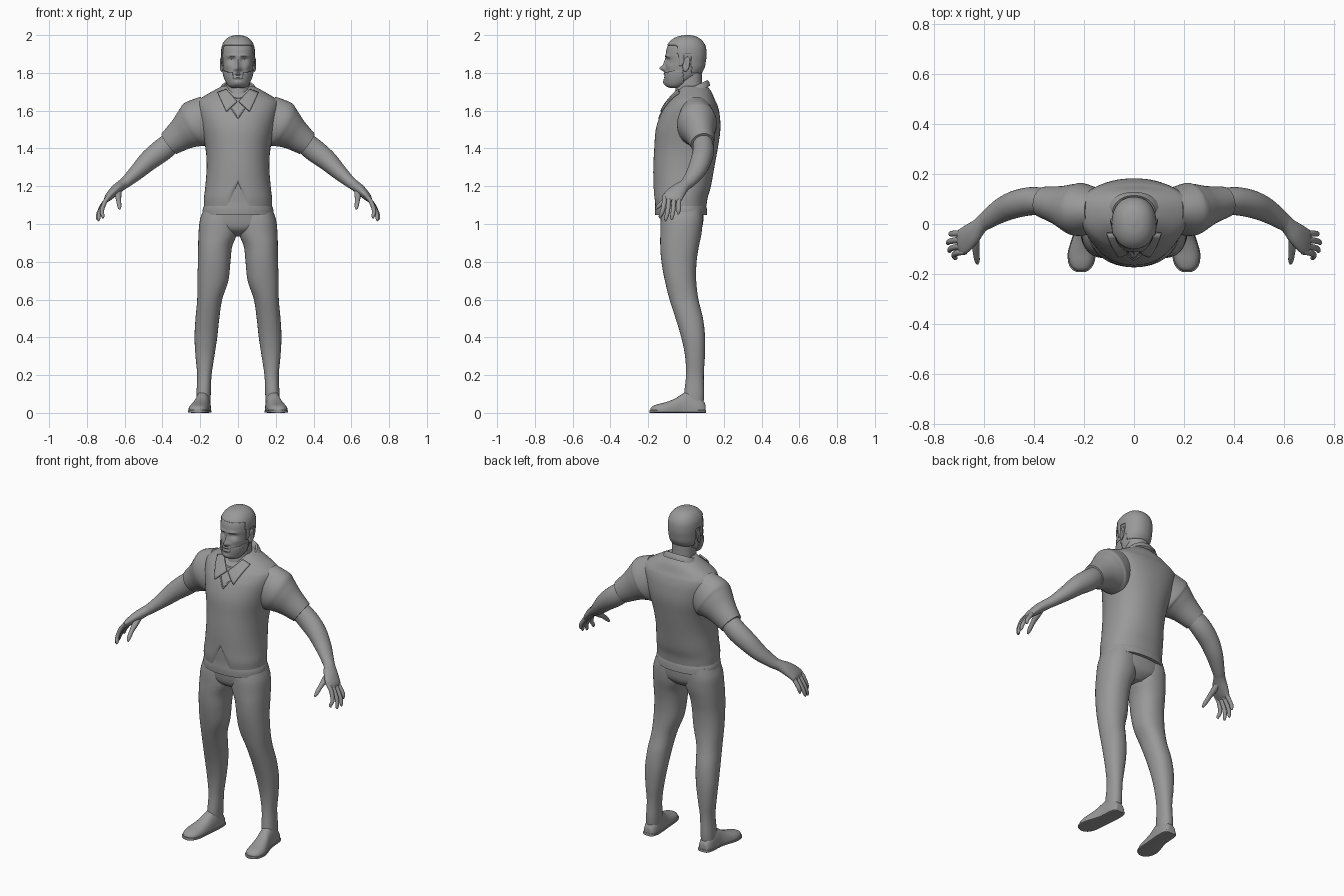
import bpy, bmesh, math
from mathutils import Vector

if "Cube" in bpy.data.objects:
    bpy.data.objects.remove(bpy.data.objects["Cube"])

gray = bpy.data.materials.new("plain gray")
gray.diffuse_color = (0.32, 0.32, 0.32, 1)
gray.use_nodes = True
gray.node_tree.nodes["Principled BSDF"].inputs["Base Color"].default_value = gray.diffuse_color


def finish(name, bm, angle=40):
    bmesh.ops.recalc_face_normals(bm, faces=bm.faces[:])
    me = bpy.data.meshes.new(name)
    bm.to_mesh(me)
    bm.free()
    ob = bpy.data.objects.new(name, me)
    bpy.context.collection.objects.link(ob)
    me.materials.append(gray)
    bpy.ops.object.select_all(action='DESELECT')
    ob.select_set(True)
    bpy.context.view_layer.objects.active = ob
    bpy.ops.object.shade_smooth_by_angle(angle=math.radians(angle))
    return ob


def spline(rows, n):
    """Catmull-Rom interpolation of parameter rows."""
    out = []
    for i in range(len(rows) - 1):
        p0, p1, p2, p3 = (rows[max(0, min(len(rows) - 1, i + k))] for k in (-1, 0, 1, 2))
        for j in range(n):
            t = j / n
            out.append(tuple(0.5 * (2 * b + (c - a) * t + (2 * a - 5 * b + 4 * c - d) * t * t
                                    + (3 * b - a - 3 * c + d) * t ** 3)
                             for a, b, c, d in zip(p0, p1, p2, p3)))
    return out + [tuple(rows[-1])]


def skin(loops, caps=True):
    """Bridge a list of closed point loops."""
    bm = bmesh.new()
    vs = [[bm.verts.new(p) for p in loop] for loop in loops]
    n = len(vs[0])
    for a, b in zip(vs, vs[1:]):
        for i in range(n):
            bm.faces.new((a[i], a[(i + 1) % n], b[(i + 1) % n], b[i]))
    if caps:
        bm.faces.new(vs[0])
        bm.faces.new(vs[-1])
    return bm


def power(v, e):
    return math.copysign(abs(v) ** e, v)


def oval(z, xc, w, yf, yc, yb, seg=64, e=0.9, tilt=0.0):
    """Horizontal egg loop: half width w, front yf, widest at yc, back yb."""
    pts = []
    for i in range(seg):
        a = 2 * math.pi * i / seg
        s = power(math.sin(a), e)
        y = yc + (s * (yb - yc) if s > 0 else s * (yc - yf))
        pts.append((xc + w * power(math.cos(a), e), y, z + tilt * (y - yc)))
    return pts


def limb(rows, n=5, seg=24, s=1):
    """Tube along a path; rows are x, y, z, thickness, breadth along y."""
    rows = spline(rows, n)
    loops = []
    for i, r in enumerate(rows):
        c = Vector(r[:3])
        t = (Vector(rows[min(i + 1, len(rows) - 1)][:3]) - Vector(rows[max(i - 1, 0)][:3])).normalized()
        a = Vector((0, 1, 0))
        a = (a - t * a.dot(t)).normalized()
        b = t.cross(a)
        pts = [c + a * r[4] * math.cos(k * math.tau / seg) + b * r[3] * math.sin(k * math.tau / seg)
               for k in range(seg)]
        loops.append([(p.x * s, p.y, p.z) for p in pts])
    return skin(loops)


# vest: z, centre x, half width, front, widest, back
vest_rows = spline([
    (1.095, 0, .181, -.166, -.02, .108), (1.14, 0, .180, -.172, -.02, .115),
    (1.20, 0, .173, -.173, -.01, .132), (1.30, 0, .166, -.173, 0, .150),
    (1.40, 0, .172, -.168, .02, .168), (1.50, 0, .195, -.160, .045, .182),
    (1.58, 0, .215, -.135, .06, .178), (1.63, 0, .222, -.105, .065, .166),
    (1.66, 0, .205, -.082, .06, .152), (1.70, 0, .140, -.050, .05, .135),
    (1.73, 0, .085, -.025, .045, .112)], 6)
bm = skin([oval(*r) for r in vest_rows])
for v in bm.verts:  # notch in the front hem
    if v.co.y < -.1 and v.co.z < 1.28:
        lift = .125 * max(0, 1 - abs(v.co.x) / .055)
        v.co.z += lift * (1.28 - v.co.z) / .185
bottom = [f for f in bm.faces if len(f.verts) > 4 and f.calc_center_median().z < 1.3]
bmesh.ops.delete(bm, geom=bottom, context='FACES_ONLY')
finish("vest", bm)


def chest_y(x, z):
    """Front surface of the vest at x, z."""
    for a, b in zip(vest_rows, vest_rows[1:]):
        if a[0] <= z <= b[0]:
            t = (z - a[0]) / (b[0] - a[0])
            _, _, w, yf, yc, _ = (p + (q - p) * t for p, q in zip(a, b))
            c = min(1, abs(x) / w) ** (1 / .9)
            return yc - (yc - yf) * math.sqrt(1 - c * c) ** .9
    return 0


# shirt tail below the vest
finish("shirt_tail", skin([oval(*r) for r in spline([
    (1.048, 0, .188, -.163, -.02, .112), (1.08, 0, .186, -.165, -.02, .110),
    (1.12, 0, .172, -.163, -.02, .105), (1.20, 0, .165, -.165, -.01, .122),
    (1.29, 0, .150, -.160, 0, .135)], 4)]))

# neckline trim
trim = bpy.data.curves.new("neckline_trim", 'CURVE')
trim.dimensions = '3D'
trim.bevel_depth = .004
sp = trim.splines.new('POLY')
sp.points.add(24)
for i, p in enumerate(sp.points):
    x = (i - 12) / 12 * .092
    z = 1.56 + abs(x) * 1.5
    p.co = (x, chest_y(x, z), z, 1)
trim.materials.append(gray)
bpy.context.collection.objects.link(bpy.data.objects.new("neckline_trim", trim))

# collar band and two pointed leaves
finish("collar_band", skin([oval(z, 0, w, yf, .03, yb, tilt=.48) for z, w, yf, yb in (
    (1.685, .112, -.105, .128), (1.705, .103, -.098, .124), (1.722, .088, -.088, .114),
    (1.720, .078, -.078, .106), (1.690, .068, -.066, .095))], caps=False))
for s, side in ((1, "left"), (-1, "right")):
    bm = bmesh.new()
    A, B, C, D = (Vector(p) for p in ((.108, 1.695), (.062, 1.595), (.004, 1.648), (.062, 1.712)))
    grid = []
    for i in range(9):
        for j in range(9):
            u, v = i / 8, j / 8
            p = (A * (1 - u) + B * u) * (1 - v) + (D * (1 - u) + C * u) * v
            grid.append(bm.verts.new((s * p.x, chest_y(p.x, p.y) - .010, p.y)))
    for i in range(8):
        for j in range(8):
            k = i * 9 + j
            bm.faces.new((grid[k], grid[k + 1], grid[k + 10], grid[k + 9]))
    leaf = finish("collar_leaf_" + side, bm)
    mod = leaf.modifiers.new("thickness", 'SOLIDIFY')
    mod.thickness, mod.offset = .009, 0

# neck and head
finish("neck", skin([oval(*r, seg=40) for r in spline([
    (1.62, 0, .075, -.075, .03, .09), (1.69, 0, .066, -.060, .02, .088),
    (1.75, 0, .063, -.050, .02, .084), (1.82, 0, .062, -.040, .02, .085)], 4)]))
bm = skin([oval(*r, seg=80) for r in spline([
    (1.726, 0, .030, -.082, -.06, -.04), (1.738, 0, .050, -.103, -.05, -.01),
    (1.775, 0, .069, -.112, -.02, .055), (1.82, 0, .079, -.110, 0, .090),
    (1.86, 0, .083, -.106, 0, .100), (1.90, 0, .085, -.107, 0, .104),
    (1.94, 0, .081, -.098, 0, .099), (1.97, 0, .065, -.075, .005, .080),
    (1.988, 0, .040, -.042, .008, .052), (1.995, 0, .008, -.002, .008, .018)], 7)])
# face relief: x, z, x spread, z spread, forward amount
relief = ((0, 1.824, .012, .014, .028), (0, 1.85, .010, .024, .012), (.016, 1.819, .008, .008, .008),
          (.034, 1.868, .017, .011, -.014), (.034, 1.866, .010, .006, .006),
          (.032, 1.889, .026, .007, .007), (.052, 1.835, .016, .014, .005),
          (0, 1.793, .022, .006, .007), (0, 1.785, .022, .003, -.007),
          (0, 1.777, .018, .005, .006), (0, 1.748, .022, .012, .008))
for v in bm.verts:
    if v.co.y < -.03:
        x, z = abs(v.co.x), v.co.z
        v.co.y -= sum(h * math.exp(-((x - a) / p) ** 2 - ((z - c) / q) ** 2)
                      for a, c, p, q, h in relief)
head = finish("head", bm)


def head_shell(name, keep, thick):
    """Layer over the part of the head chosen by a rule."""
    b = bmesh.new()
    b.from_mesh(head.data)
    b.normal_update()
    drop = [f for f in b.faces if not keep(f.calc_center_median())]
    for v in b.verts:
        v.co += v.normal * thick
    bmesh.ops.delete(b, geom=drop, context='FACES')
    mod = finish(name, b).modifiers.new("thickness", 'SOLIDIFY')
    mod.thickness = thick


head_shell("hair", lambda c: c.z > 1.945 or (c.y > -.045 and c.z > 1.90)
           or (c.y > .03 and c.z > 1.80) or (-.04 < c.y < -.015 and c.z > 1.84), .005)
head_shell("beard", lambda c: c.y < -.015 and c.z < 1.80 + .5 * max(0, abs(c.x) - .045)
           and not (abs(c.x) < .024 and 1.770 < c.z < 1.798), .003)

# ears
for s, side in ((1, "left"), (-1, "right")):
    bm = bmesh.new()
    bmesh.ops.create_uvsphere(bm, u_segments=20, v_segments=12, radius=1)
    for v in bm.verts:
        x, y, z = v.co
        dish = .006 * max(0, 1 - (y * y + z * z) * 2) if x > 0 else 0
        v.co = (s * (.086 + .010 * x + .005 * y - dish), .002 + .019 * y + .006 * z, 1.846 + .040 * z)
    finish("ear_" + side, bm)

# trousers seat
finish("trouser_seat", skin([oval(*r) for r in spline([
    (.935, 0, .05, -.06, -.01, .04), (.96, 0, .12, -.110, -.01, .072),
    (1.0, 0, .196, -.132, -.01, .090), (1.10, 0, .176, -.140, -.01, .095)], 4)]))

leg_rows = [(.045, .184, .036, -.010, .045, .092), (.10, .182, .038, -.010, .045, .096),
            (.20, .178, .038, .000, .045, .094), (.30, .175, .050, -.005, .045, .100),
            (.40, .170, .060, -.025, .040, .101), (.50, .162, .063, -.055, .020, .090),
            (.60, .150, .066, -.087, -.010, .066), (.70, .133, .082, -.112, -.030, .054),
            (.80, .126, .086, -.130, -.035, .056), (.88, .121, .090, -.136, -.030, .068),
            (.95, .107, .102, -.136, -.025, .082), (1.02, .102, .100, -.134, -.02, .088),
            (1.08, .095, .086, -.125, -.02, .085)]
# foot: y, centre x, half width, height
foot_rows = [(.103, .184, .018, .035), (.098, .184, .030, .055), (.07, .184, .040, .09),
             (.02, .186, .042, .115), (-.02, .191, .043, .100), (-.06, .199, .048, .075),
             (-.11, .208, .053, .056), (-.15, .211, .048, .046), (-.176, .212, .034, .036),
             (-.188, .212, .014, .024)]
sleeve_rows = [(.14, .055, 1.575, .115, .085), (.215, .058, 1.53, .130, .106), (.25, .064, 1.508, .113, .098),
               (.30, .075, 1.473, .087, .078), (.365, .088, 1.425, .067, .062)]
arm_rows = [(.33, .085, 1.45, .055, .050), (.40, .092, 1.393, .060, .056), (.47, .080, 1.338, .054, .055),
            (.53, .055, 1.280, .043, .049), (.59, .015, 1.225, .031, .037), (.617, -.007, 1.205, .028, .033),
            (.65, -.040, 1.178, .027, .045), (.685, -.070, 1.143, .020, .052), (.700, -.078, 1.122, .010, .044)]
# base y, then tip position
fingers = {"little": (-.038, .735, -.040, 1.050), "ring": (-.063, .746, -.075, 1.022),
           "middle": (-.089, .740, -.107, 1.015), "index": (-.112, .717, -.136, 1.030)}

for s, side in ((1, "left"), (-1, "right")):
    finish("trouser_leg_" + side, skin([oval(r[0], s * r[1], *r[2:], seg=40) for r in spline(leg_rows, 5)]))
    # shoe with a flat sole
    for name, grow, cut in (("shoe_", 0, 1), ("sole_", .004, 0)):
        loops = []
        for y, xc, w, h in spline(foot_rows, 4):
            top = h if cut else .016
            lo = .004 if cut else 0
            loops.append([(s * (xc + (w + grow) * power(math.cos(a), .75)), y - (grow if y < 0 else -grow / 2),
                           .016 + (top - .016) * max(0, math.sin(a)) if cut and math.sin(a) > 0
                           else lo + (.016 - lo) * (.5 + .5 * power(math.sin(a), .4)) if not cut
                           else .016 + (.016 - lo) * power(math.sin(a), .5))
                          for a in (math.tau * k / 28 for k in range(28))])
        finish(name + side, skin(loops))
    finish("sleeve_" + side, limb(sleeve_rows, seg=40, s=s))
    finish("arm_" + side, limb(arm_rows, seg=32, s=s))
    for f, (y0, x, y, z) in fingers.items():
        finish(f + "_finger_" + side, limb([
            (.675, y0, 1.155, .010, .011), (.703, y0 * .9 + y * .1, 1.120, .012, .0125),
            ((.712 + x) / 2 + .006, (y0 + y) / 2, (1.11 + z) / 2, .011, .0115),
            (x - .002, y, z + .012, .009, .009), (x, y, z, .003, .003)], 4, 14, s))
    finish("thumb_" + side, limb([
        (.632, -.025, 1.185, .014, .016), (.634, -.070, 1.155, .017, .017), (.632, -.112, 1.125, .013, .013),
        (.628, -.145, 1.095, .011, .011), (.626, -.160, 1.078, .004, .004)], 4, 14, s))
